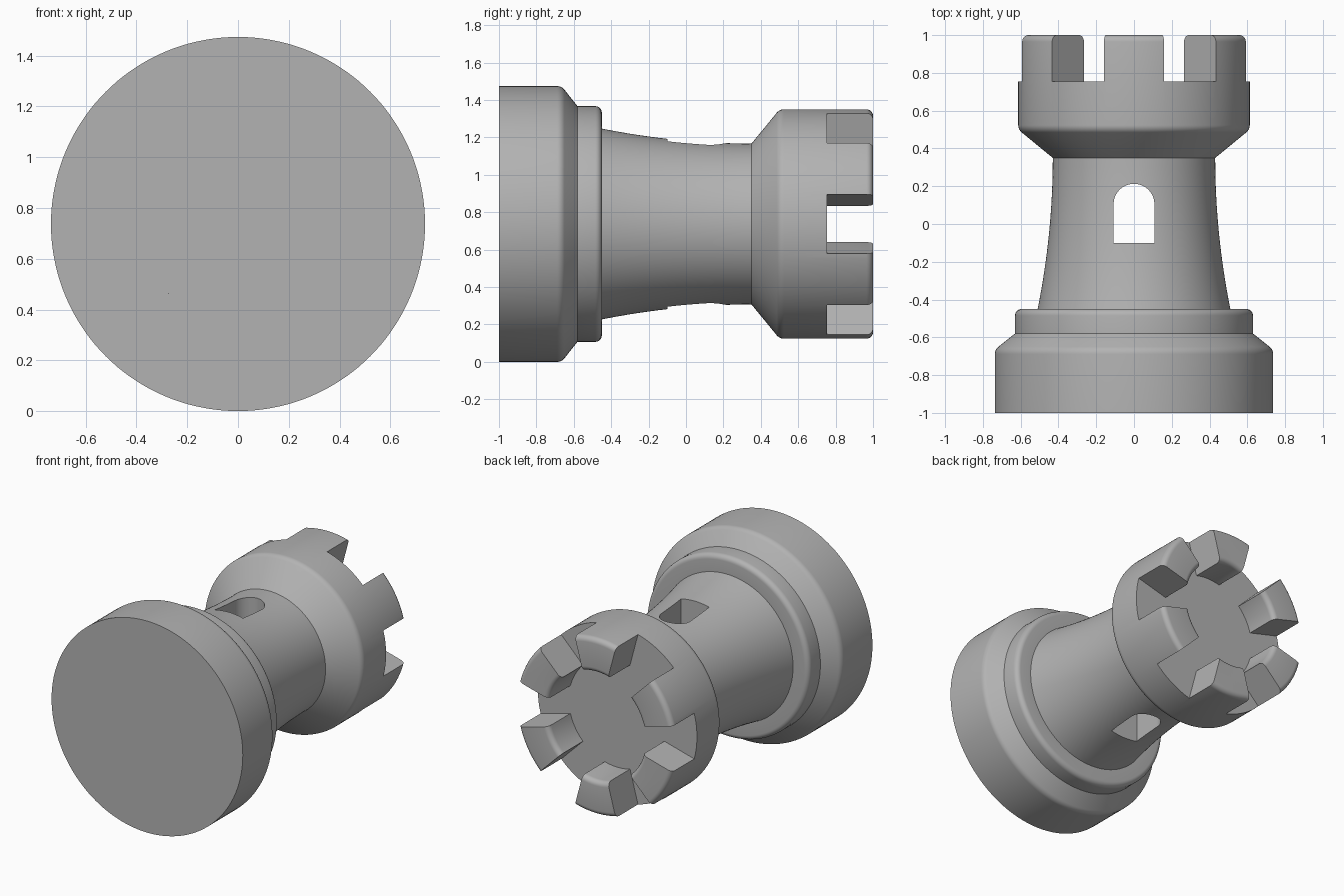
import bpy, bmesh, math
from mathutils import Vector

SEGMENTS = 144
AXIS_Z = 0.737          # height of the lying tower's axis
FLOOR_Y, RIM_Y = 0.755, 1.0

default = bpy.data.objects.get("Cube")
if default:
    bpy.data.objects.remove(default, do_unlink=True)

stone = bpy.data.materials.new("stone grey")
stone.use_nodes = True
GREY = (0.45, 0.45, 0.45, 1)
stone.diffuse_color = GREY
stone.node_tree.nodes["Principled BSDF"].inputs["Base Color"].default_value = GREY


def finish(bm, name):
    """Turn a bmesh into a linked object standing at the axis height."""
    bmesh.ops.recalc_face_normals(bm, faces=bm.faces)
    mesh = bpy.data.meshes.new(name)
    bm.to_mesh(mesh)
    bm.free()
    mesh.materials.append(stone)
    obj = bpy.data.objects.new(name, mesh)
    obj.location.z = AXIS_Z
    bpy.context.collection.objects.link(obj)
    return obj


def rounded(corner, before, after, radius, steps=6):
    """Points of a circular fillet at a profile corner."""
    c = Vector(corner)
    u, v = (Vector(before) - c).normalized(), (Vector(after) - c).normalized()
    half = u.angle(v) / 2
    centre = c + (u + v).normalized() * radius / math.sin(half)
    a = (c + u * radius / math.tan(half) - centre).normalized()
    b = (c + v * radius / math.tan(half) - centre).normalized()
    return [centre + a.slerp(b, i / steps) * radius for i in range(steps + 1)]


def profile(corners):
    """Expand (radius, y, fillet) corners into a list of points."""
    points = []
    for i, (r, y, fillet) in enumerate(corners):
        if fillet:
            points += rounded((r, y), corners[i - 1][:2], corners[i + 1][:2], fillet)
        else:
            points.append(Vector((r, y)))
    return points


def lathe(points, name):
    """Revolve a profile, starting and ending off the axis, into a solid."""
    bm = bmesh.new()
    rings = []
    for r, y in points:
        angles = [math.tau * k / SEGMENTS for k in range(SEGMENTS)]
        rings.append([bm.verts.new((r * math.cos(a), y, r * math.sin(a))) for a in angles])
    for low, high in zip(rings, rings[1:]):
        for k in range(SEGMENTS):
            n = (k + 1) % SEGMENTS
            bm.faces.new((low[k], low[n], high[n], high[k]))
    bm.faces.new(rings[0])
    bm.faces.new(rings[-1])
    return finish(bm, name)


def prism(bm, outline, offset):
    """Extrude a closed outline along an offset."""
    bottom = [bm.verts.new(p) for p in outline]
    top = [bm.verts.new(Vector(p) + Vector(offset)) for p in outline]
    bm.faces.new(bottom)
    bm.faces.new(top)
    for i in range(len(outline)):
        bm.faces.new((bottom[i - 1], bottom[i], top[i], top[i - 1]))


# Tower: stepped base, flared stem, crown with a sunken floor
base = [(0.737, -1, 0), (0.737, -0.665, 0.05), (0.63, -0.58, 0), (0.63, -0.45, 0.035)]
stem = [(0.43 + 0.08 * (1 - i / 16) ** 2, -0.45 + 0.8 * i / 16, 0) for i in range(17)]
crown = [(0.613, 0.5, 0.05), (0.613, RIM_Y, 0.035), (0.375, RIM_Y, 0.035), (0.375, FLOOR_Y, 0)]
tower = lathe(profile(base + stem + crown), "tower")

# Six wedge gaps between the battlements
bm = bmesh.new()
for k in range(6):
    wedge = []
    for r, side in ((0.3, -1), (0.8, -1), (0.8, 1), (0.3, 1)):
        a = math.radians(60 * k + 15 * side)
        wedge.append((r * math.cos(a), FLOOR_Y, r * math.sin(a)))
    prism(bm, wedge, (0, 0.5, 0))
gaps = finish(bm, "battlement_gaps")

# Arched window passing right through the stem
bm = bmesh.new()
HALF = 0.108
arch = [(HALF * math.cos(math.pi * i / 24), 0.105 + HALF * math.sin(math.pi * i / 24), -1)
        for i in range(25)]
prism(bm, [(-HALF, -0.1, -1), (HALF, -0.1, -1)] + arch, (0, 0, 2))
window = finish(bm, "window_cutter")

# Cut, apply, and shade
bpy.context.view_layer.objects.active = tower
tower.select_set(True)
for cutter in (gaps, window):
    cutter.hide_render = True
    cut = tower.modifiers.new("cut", "BOOLEAN")
    cut.operation, cut.solver, cut.object = "DIFFERENCE", "EXACT", cutter
    bpy.ops.object.modifier_apply(modifier=cut.name)
    bpy.data.objects.remove(cutter, do_unlink=True)
bpy.ops.object.shade_smooth_by_angle(angle=math.radians(30))
